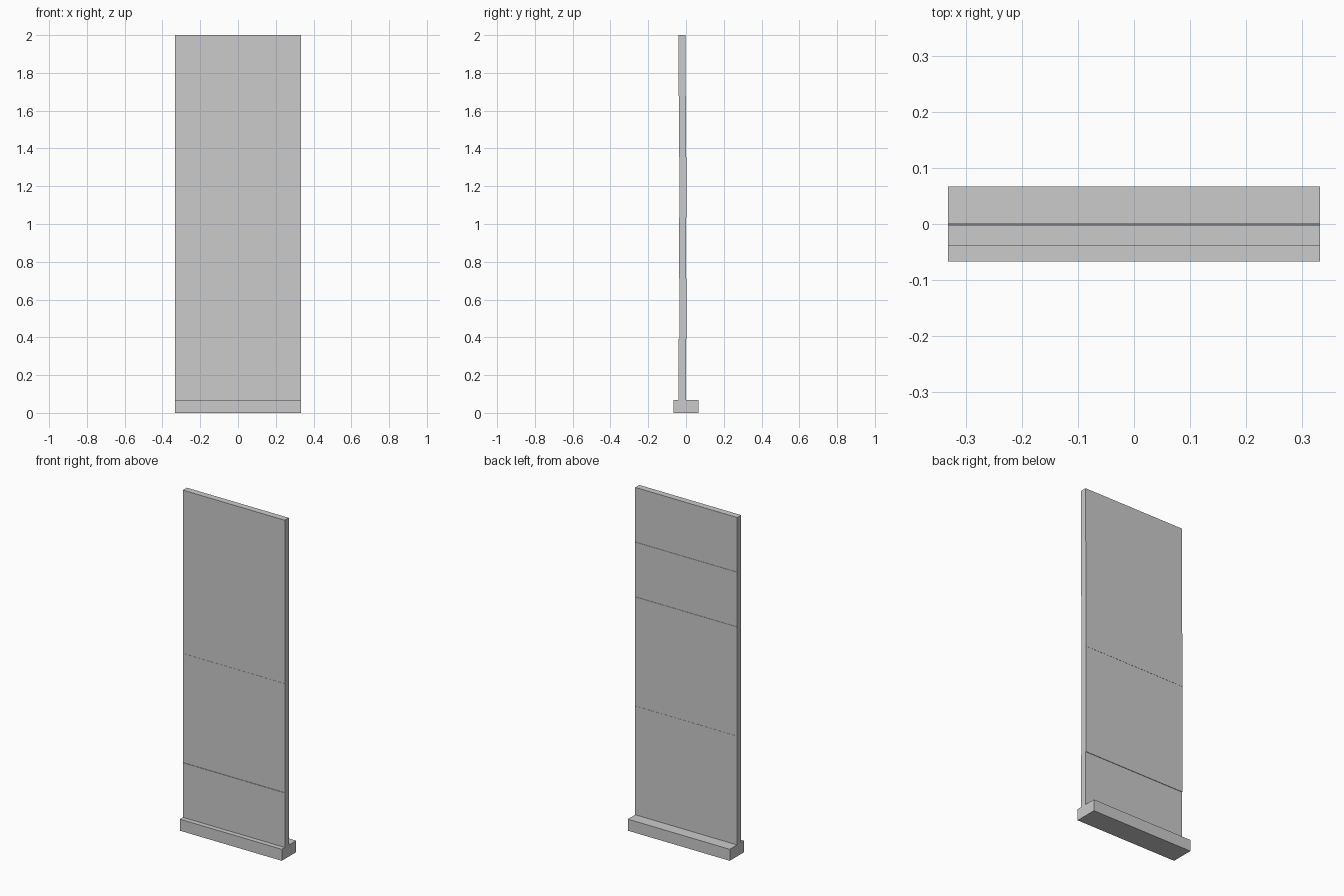
import bpy

if "Cube" in bpy.data.objects:
    bpy.data.objects.remove(bpy.data.objects["Cube"])

WIDTH = 0.666
BASE_H = 0.068


def box(name, y0, y1, z0, z1):
    bpy.ops.mesh.primitive_cube_add(size=1, location=(0, (y0 + y1) / 2, (z0 + z1) / 2))
    ob = bpy.context.object
    ob.name = name
    ob.scale = (WIDTH, y1 - y0, z1 - z0)
    bpy.ops.object.transform_apply(location=False, rotation=False, scale=True)
    return ob


# Foot that carries the wall
box("base", -0.067, 0.067, 0, BASE_H)

# Six stacked slabs, each nudged slightly forward or back (bottom to top)
backs = [-0.001, 0.002, 0.001, 0.002, 0.0, -0.002]
step = (2 - BASE_H) / len(backs)
for i, back in enumerate(backs):
    z = BASE_H + i * step
    box(f"wall_slab_{i + 1}", back - 0.0375, back, z, z + step)
